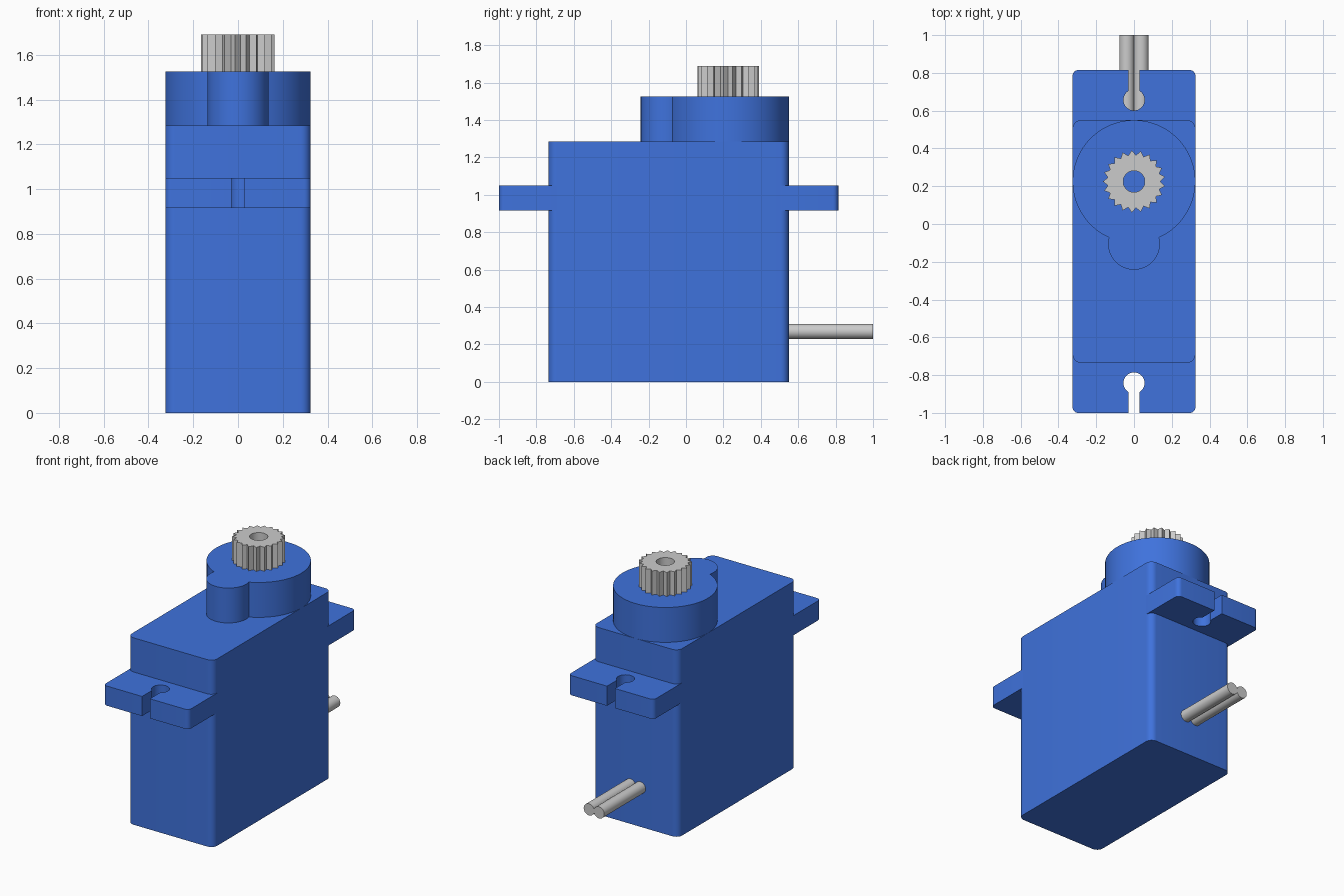
import bpy, bmesh
from math import sin, cos, pi, asin, acos, radians, sqrt

if "Cube" in bpy.data.objects:
    bpy.data.objects.remove(bpy.data.objects["Cube"])

blue = bpy.data.materials.new("blue_plastic")
blue.diffuse_color = (0.05, 0.17, 0.72, 1)
blue.use_nodes = True
blue.node_tree.nodes["Principled BSDF"].inputs["Base Color"].default_value = blue.diffuse_color

W = 0.325            # half width
MID = -0.0925        # y centre of case and ears
GEAR_Y = 0.225       # output shaft axis


def arc(cx, cy, r, a0, a1, n):
    return [(cx + r * cos(a0 + (a1 - a0) * i / n), cy + r * sin(a0 + (a1 - a0) * i / n))
            for i in range(n + 1)]


def circle(cx, cy, r, n):
    return arc(cx, cy, r, 0, 2 * pi, n)[:-1]


def prism(name, outer, lo, hi, inner=None, mat=None, axis='Z'):
    """Extrude an outline from lo to hi; an inner ring of equal count makes a bore."""
    bm = bmesh.new()

    def ring(pts, h):
        return [bm.verts.new((a, b, h) if axis == 'Z' else (a, h, b)) for a, b in pts]

    def join(r, s):
        for i in range(len(r)):
            j = (i + 1) % len(r)
            bm.faces.new((r[i], r[j], s[j], s[i]))

    bottom, top = ring(outer, lo), ring(outer, hi)
    join(bottom, top)
    if inner:
        b2, t2 = ring(inner, lo), ring(inner, hi)
        join(b2, t2)
        join(bottom, b2)
        join(top, t2)
    else:
        bm.faces.new(bottom)
        bm.faces.new(top)
    bmesh.ops.recalc_face_normals(bm, faces=bm.faces[:])
    me = bpy.data.meshes.new(name)
    bm.to_mesh(me)
    bm.free()
    ob = bpy.data.objects.new(name, me)
    bpy.context.collection.objects.link(ob)
    if mat:
        me.materials.append(mat)
    bpy.ops.object.select_all(action='DESELECT')
    ob.select_set(True)
    bpy.context.view_layer.objects.active = ob
    bpy.ops.object.shade_smooth_by_angle(angle=radians(30))
    return ob


# Case with rounded upright edges
R, HALF = 0.045, 0.6425
case = []
for k, (sx, sy) in enumerate([(1, 1), (-1, 1), (-1, -1), (1, -1)]):
    case += arc(sx * (W - R), MID + sy * (HALF - R), R, k * pi / 2, (k + 1) * pi / 2, 8)
prism("case", case, 0, 1.285, mat=blue)

# Mounting ears with keyhole slots
TIP, r, w, c = 0.9075, 0.03, 0.03, 0.056
hole_d = TIP - 0.158
a = asin(w / c)
ear = [(W, HALF - R)]
ear += arc(W - r, TIP - r, r, 0, pi / 2, 6)
ear += [(w, TIP)] + arc(0, hole_d, c, pi / 2 - a, -3 * pi / 2 + a, 32) + [(-w, TIP)]
ear += arc(r - W, TIP - r, r, pi / 2, pi, 6)
ear += [(-W, HALF - R)]
for name, s in (("front_ear", -1), ("back_ear", 1)):
    prism(name, [(x, MID + s * d) for x, d in ear], 0.915, 1.05, mat=blue)

# Raised gear housing: large and small circle joined
SY, SR = -0.105, 0.137
D = GEAR_Y - SY
h = (D * D + W * W - SR * SR) / (2 * D)
big = acos(h / W)
jx, jy = sqrt(W * W - h * h), GEAR_Y - h
small = acos((jy - SY) / SR)
housing = arc(0, GEAR_Y, W, -pi / 2 + big, 3 * pi / 2 - big, 72)
housing += arc(0, SY, SR, pi / 2 + small, 5 * pi / 2 - small, 36)[1:-1]
prism("gear_housing", housing, 1.28, 1.525, mat=blue)

# Splined output shaft with a bore
TEETH = 21
spline = []
for i in range(2 * TEETH):
    t = pi + i * pi / TEETH
    rad = 0.165 if i % 2 == 0 else 0.14
    spline.append((rad * cos(t), GEAR_Y + rad * sin(t)))
bore = [(-x, 2 * GEAR_Y - y) for x, y in circle(0, GEAR_Y, 0.057, 2 * TEETH)]
prism("output_shaft", spline, 1.525, 1.69, inner=bore)

# Cable wires leaving the back
for name, x in (("left_wire", -0.038), ("right_wire", 0.038)):
    prism(name, circle(x, 0.27, 0.04, 32), 0.53, 1.0, axis='Y')
